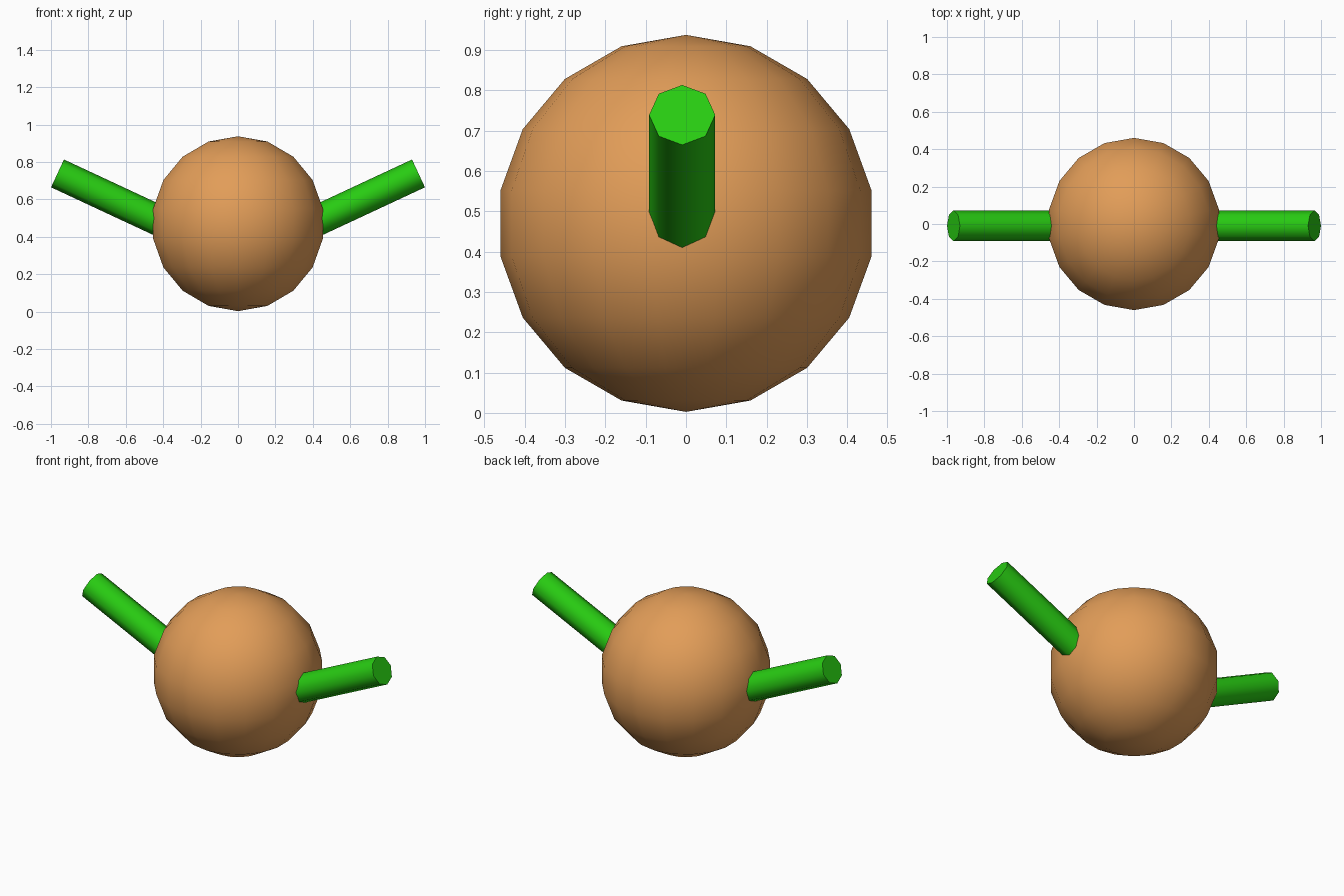
import bpy, math
from mathutils import Vector

if "Cube" in bpy.data.objects:
    bpy.data.objects.remove(bpy.data.objects["Cube"])


def material(name, color):
    m = bpy.data.materials.new(name)
    m.diffuse_color = (*color, 1)
    m.use_nodes = True
    m.node_tree.nodes["Principled BSDF"].inputs["Base Color"].default_value = m.diffuse_color
    return m


def finish(name, mat, angle):
    ob = bpy.context.object
    ob.name = name
    ob.data.materials.append(mat)
    bpy.ops.object.transform_apply(location=False, rotation=True, scale=True)
    bpy.ops.object.shade_smooth_by_angle(angle=math.radians(angle))
    return ob


tan = material("warm_tan", (0.76, 0.337, 0.098))
green = material("bright_green", (0.021, 0.60, 0.006))

# Round body: 18 segments with a vertex column on the front and back
R = 0.4675
bpy.ops.mesh.primitive_uv_sphere_add(segments=18, ring_count=9, radius=R,
                                     location=(0, 0, 0.47))
body = bpy.context.object
if max(v.co.x for v in body.data.vertices) > max(v.co.y for v in body.data.vertices):
    body.rotation_euler.z = math.pi / 2
finish("body", tan, 40)

# Eight-sided arms rising outwards from inside the body
TILT = math.radians(25)
LENGTH = 0.72
for side, label in ((1, "right"), (-1, "left")):
    axis = Vector((side * math.cos(TILT), 0, math.sin(TILT)))
    tip = Vector((side * 0.965, -0.0095, 0.739))
    bpy.ops.mesh.primitive_cylinder_add(vertices=8, radius=0.082, depth=LENGTH,
                                        location=tip - axis * LENGTH / 2,
                                        rotation=(0, side * (math.pi / 2 - TILT), 0))
    finish(label + "_arm", green, 50)
